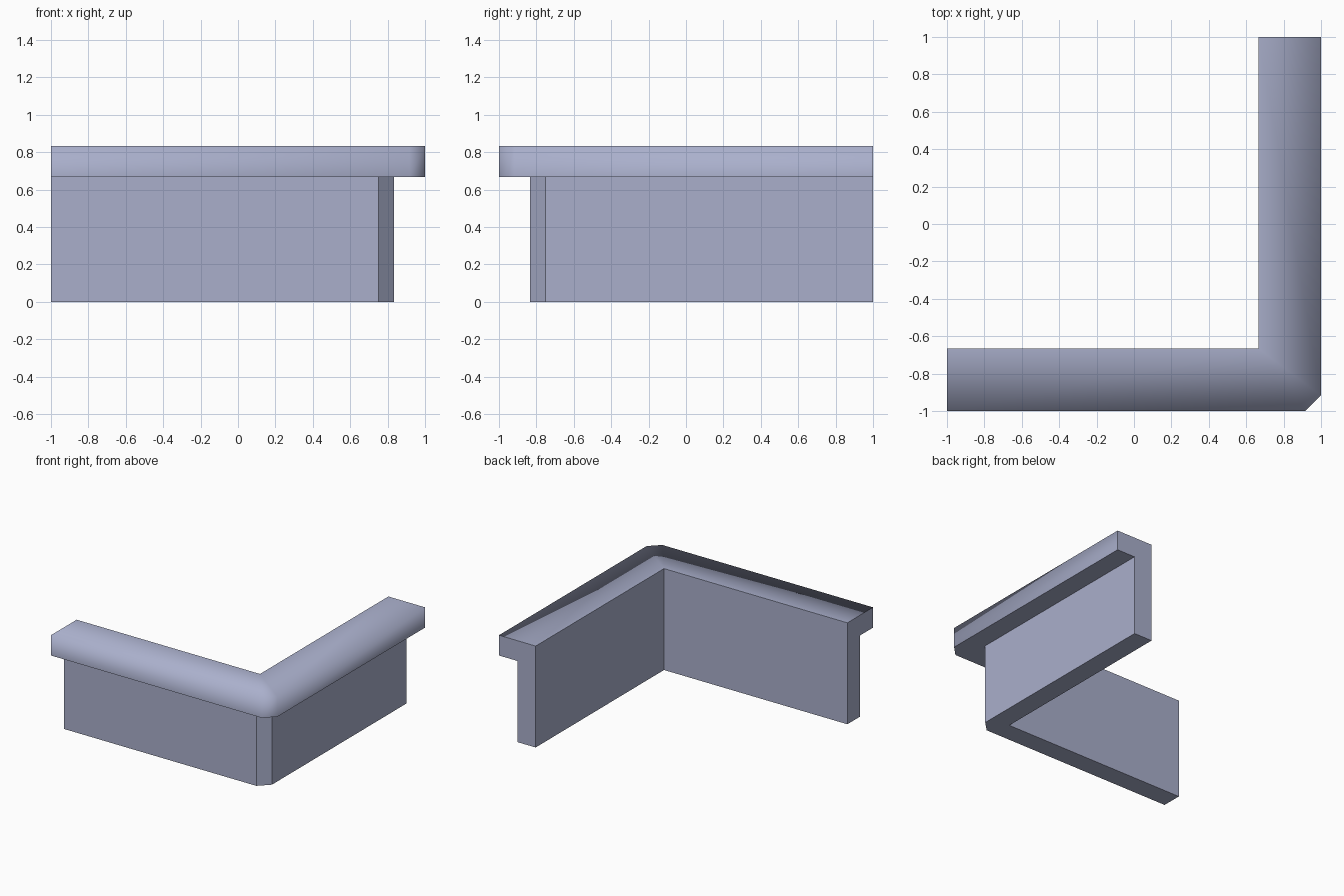
import bpy
import bmesh

if "Cube" in bpy.data.objects:
    bpy.data.objects.remove(bpy.data.objects["Cube"])

U = 1 / 12  # the whole model sits on a 1/12 grid

# Cross-section of wall and overhanging cap: (distance outward, height)
PROFILE = [(8, 0), (10, 0), (10, 8), (12, 8), (12, 10), (8, 10)]
SMOOTH_SIDES = (3, 4)  # cap outer side and cap top are shaded softly together


def section(d):
    """Plan positions along the L for one profile point; outer corner is chamfered."""
    c = 1 if d > 8 else 0
    return [(-12, -d), (d - c, -d), (d, c - d), (d, 12)]


bm = bmesh.new()
rows = [[bm.verts.new((x * U, y * U, z * U)) for x, y in section(d)]
        for d, z in PROFILE]

# Sweep the profile around the corner
n = len(PROFILE)
for i in range(n):
    a, b = rows[i], rows[(i + 1) % n]
    for s in range(3):
        if i == n - 1 and s == 1:
            continue  # inner corner has no chamfer face
        f = bm.faces.new((a[s], a[s + 1], b[s + 1], b[s]))
        f.smooth = i in SMOOTH_SIDES

# Closed ends
bm.faces.new([r[0] for r in rows])
bm.faces.new([r[3] for r in rows])

bmesh.ops.remove_doubles(bm, verts=bm.verts, dist=1e-4)
bmesh.ops.recalc_face_normals(bm, faces=bm.faces)

# Only edges inside the cap's outer skin are soft
for e in bm.edges:
    e.smooth = all(f.smooth for f in e.link_faces)

mesh = bpy.data.meshes.new("corner_wall_with_cap")
bm.to_mesh(mesh)
bm.free()

# Single blue-grey colour
mat = bpy.data.materials.new("blue_grey")
mat.diffuse_color = (0.40, 0.43, 0.60, 1)
mat.use_nodes = True
mat.node_tree.nodes["Principled BSDF"].inputs["Base Color"].default_value = mat.diffuse_color
mesh.materials.append(mat)

obj = bpy.data.objects.new("corner_wall_with_cap", mesh)
bpy.context.collection.objects.link(obj)
